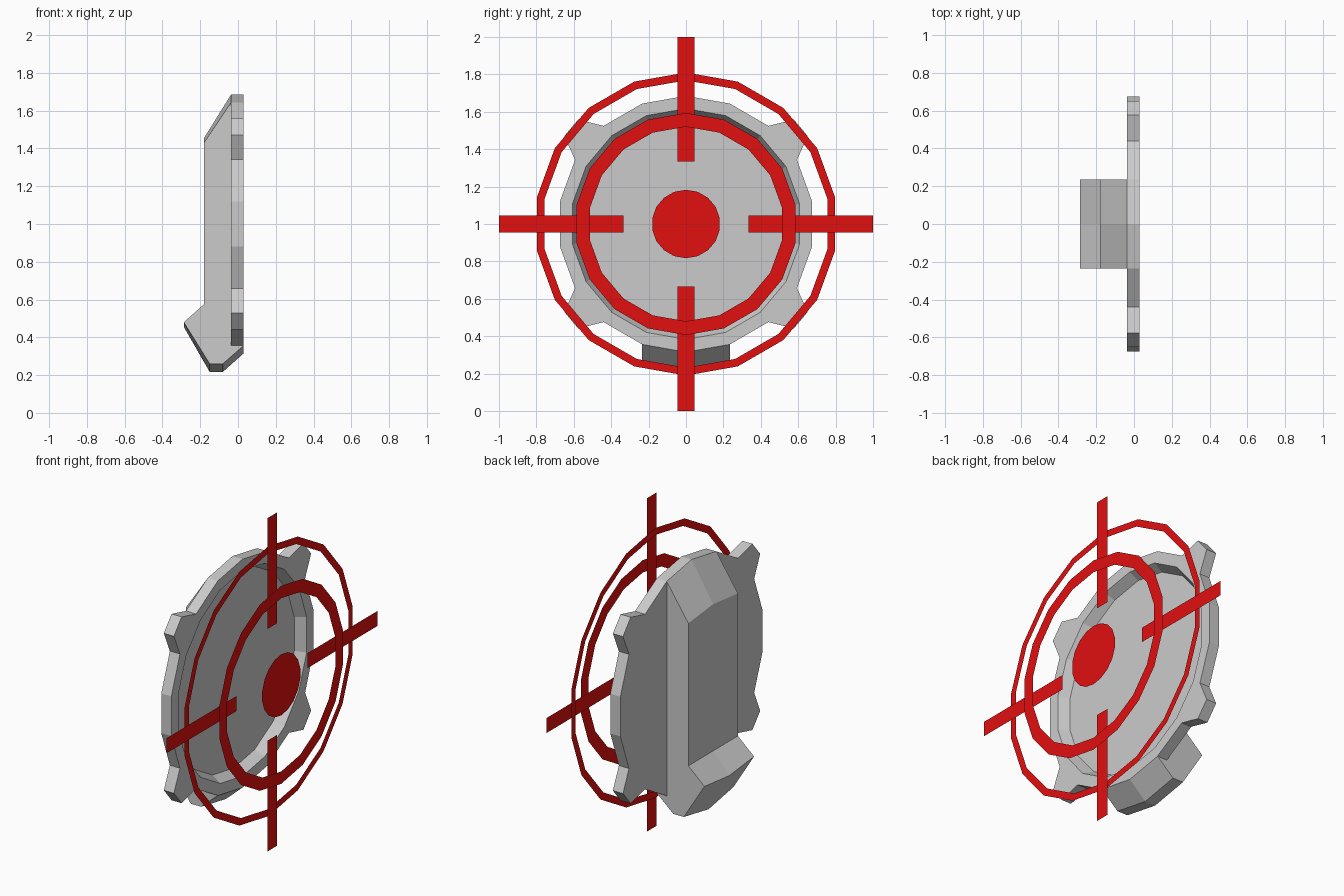
import bpy, bmesh
from math import sin, cos, radians

if "Cube" in bpy.data.objects:
    bpy.data.objects.remove(bpy.data.objects["Cube"])

SIDES = 18
RED = bpy.data.materials.new("red")
RED.diffuse_color = (0.75, 0.005, 0.005, 1)
RED.use_nodes = True
RED.node_tree.nodes["Principled BSDF"].inputs["Base Color"].default_value = RED.diffuse_color


def polar(x, r, deg):
    """Point facing +x, angle measured from straight up, hub at z = 1."""
    return (x, r * sin(radians(deg)), 1 + r * cos(radians(deg)))


def loop(bm, x, r):
    return [bm.verts.new(polar(x, r, 360 / SIDES * i)) for i in range(SIDES)]


def bridge(bm, a, b):
    n = len(a)
    return [bm.faces.new((a[i], a[(i + 1) % n], b[(i + 1) % n], b[i])) for i in range(n)]


def finish(bm, name, mat=None, solid=True):
    if solid:
        bmesh.ops.recalc_face_normals(bm, faces=bm.faces)
    else:
        # flat sheets face +x
        bm.normal_update()
        bmesh.ops.reverse_faces(bm, faces=[f for f in bm.faces if f.normal.x < 0])
    me = bpy.data.meshes.new(name)
    bm.to_mesh(me)
    bm.free()
    ob = bpy.data.objects.new(name, me)
    bpy.context.collection.objects.link(ob)
    if mat:
        me.materials.append(mat)
    return ob


# Round plate with a shallow dish in front and four rim tabs
bm = bmesh.new()
back, front = loop(bm, -0.037, 0.685), loop(bm, 0.03, 0.685)
lip, floor = loop(bm, 0.03, 0.617), loop(bm, -0.03, 0.585)
bm.faces.new(back)
rim = bridge(bm, back, front)
bridge(bm, front, lip)
bridge(bm, lip, floor)
bm.faces.new(floor)
for k in (2, 6, 11, 15):
    mid = 20 * k + 10
    start = [v.co.copy() for v in (back[k], front[k])]
    cap = bmesh.ops.extrude_discrete_faces(bm, faces=[rim[k]])["faces"][0]
    for v in cap.verts:
        first = any((v.co - p).length < 1e-5 for p in start)
        v.co = polar(v.co.x, 0.803, mid + (-4.1 if first else 4.1))
finish(bm, "dish_plate")

# Back housing with bottom hook: (x, z at the sides, z on the centre line)
profile = [(-0.037, 1.643, 1.685), (-0.18, 1.43, 1.455), (-0.18, 0.575, 0.575),
           (-0.287, 0.48, 0.455), (-0.15, 0.26, 0.217), (-0.08, 0.26, 0.217),
           (0.03, 0.356, 0.315), (-0.037, 0.356, 0.315)]
bm = bmesh.new()
left, centre, right = [
    [bm.verts.new((p[0], y, p[col])) for p in profile]
    for y, col in ((-0.235, 1), (0, 2), (0.235, 1))]
bridge(bm, left, centre)
bridge(bm, centre, right)
bm.faces.new(left)
bm.faces.new(right)
finish(bm, "back_housing")

# Flat sight rings
for name, x, r_out, r_in in (("outer_ring", 0.203, 0.81, 0.768),
                             ("inner_ring", 0.287, 0.594, 0.52)):
    bm = bmesh.new()
    bridge(bm, loop(bm, x, r_out), loop(bm, x, r_in))
    finish(bm, name, RED, solid=False)

# Centre dot
bm = bmesh.new()
bm.faces.new(loop(bm, 0.287, 0.183))
finish(bm, "centre_dot", RED, solid=False)

# Four crosshair bars
bm = bmesh.new()
for dy, dz in ((0, 1), (1, 0), (0, -1), (-1, 0)):
    bm.faces.new([bm.verts.new((0.226, dy * r + dz * w, 1 + dz * r - dy * w))
                  for r, w in ((0.335, -0.045), (1, -0.045), (1, 0.045), (0.335, 0.045))])
finish(bm, "crosshair_bars", RED, solid=False)
